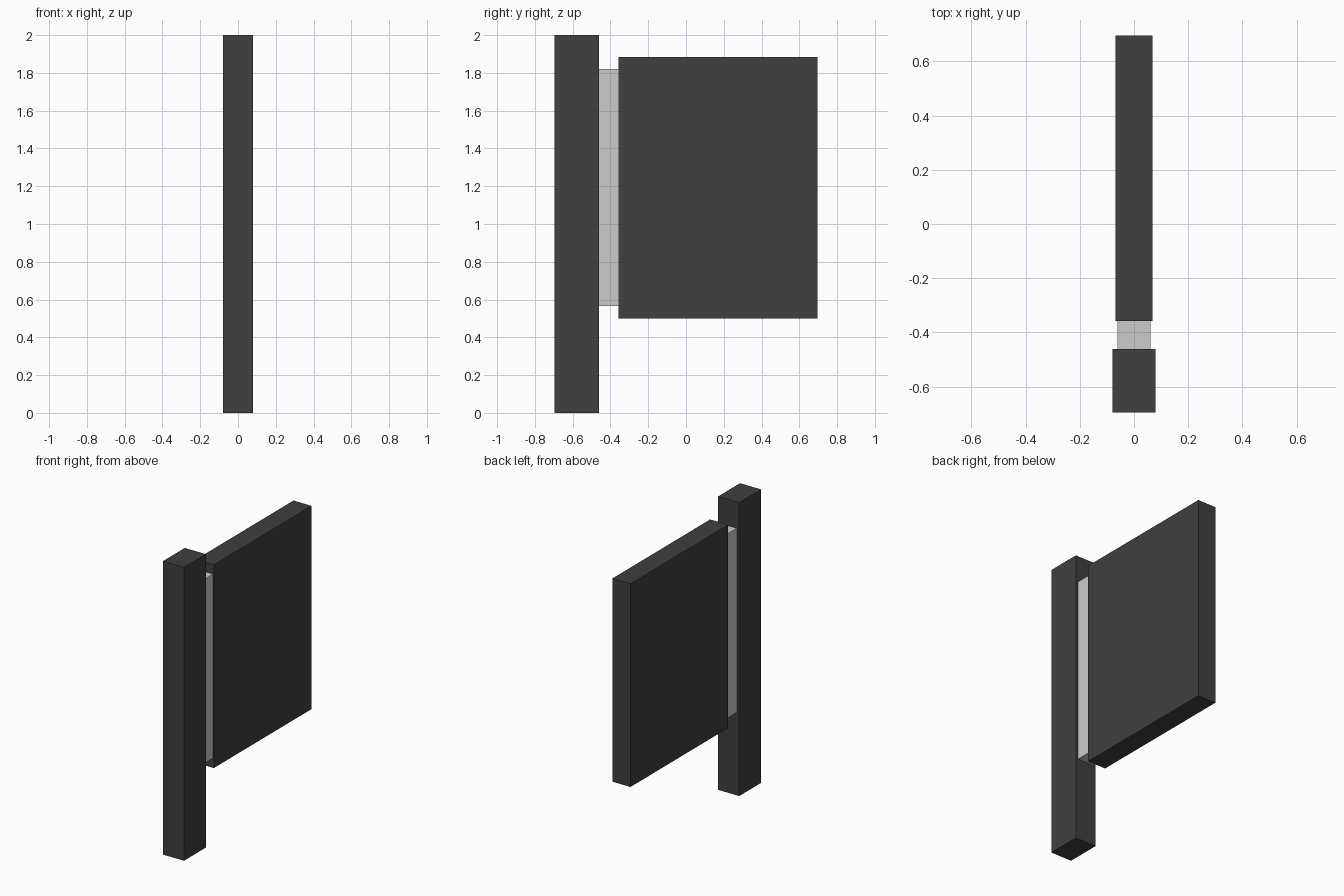
import bpy

if "Cube" in bpy.data.objects:
    bpy.data.objects.remove(bpy.data.objects["Cube"])


def box(name, half_x, y0, y1, z0, z1, mat=None):
    """Axis-aligned box, centred on x = 0."""
    bpy.ops.mesh.primitive_cube_add(size=1, location=(0, (y0 + y1) / 2, (z0 + z1) / 2))
    ob = bpy.context.object
    ob.name = name
    ob.scale = (2 * half_x, y1 - y0, z1 - z0)
    bpy.ops.object.transform_apply(location=False, rotation=False, scale=True)
    if mat:
        ob.data.materials.append(mat)
    return ob


dark = bpy.data.materials.new("dark_grey")
dark.diffuse_color = (0.05, 0.05, 0.05, 1)
dark.use_nodes = True
dark.node_tree.nodes["Principled BSDF"].inputs["Base Color"].default_value = dark.diffuse_color

# Upright post standing on the ground
box("post", 0.079, -0.695, -0.46, 0.0, 2.0, dark)

# Large flat panel held clear of the ground
box("panel", 0.068, -0.357, 0.695, 0.5, 1.885, dark)

# Lighter, thinner strip joining post and panel
box("connecting_strip", 0.061, -0.46, -0.357, 0.565, 1.82)
